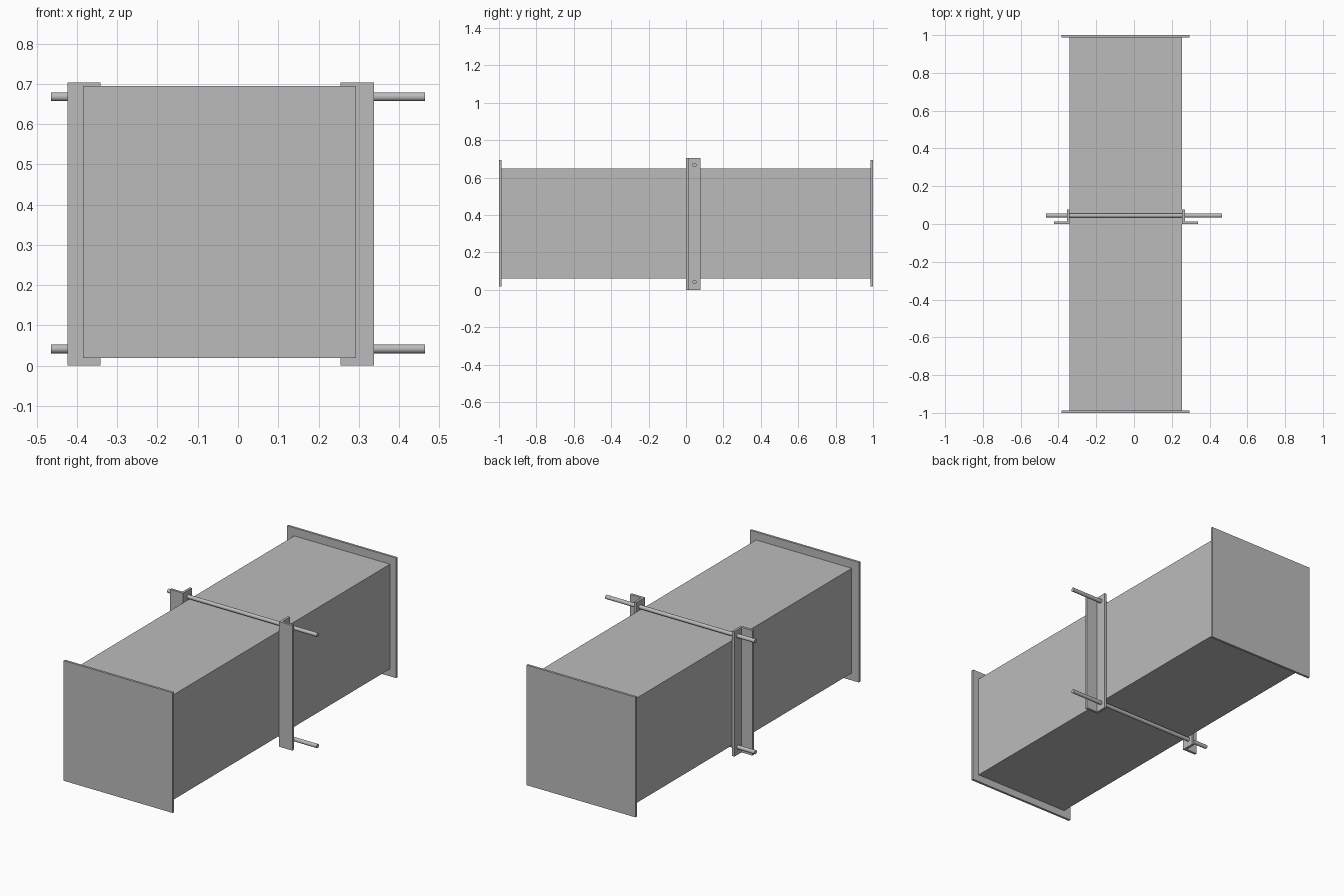
import bpy
import bmesh
from math import pi
from mathutils import Matrix

default = bpy.data.objects.get("Cube")
if default:
    bpy.data.objects.remove(default)

steel = bpy.data.materials.new("grey_steel")
GREY = (0.5, 0.5, 0.5, 1)
steel.use_nodes = True
steel.diffuse_color = GREY
steel.node_tree.nodes["Principled BSDF"].inputs["Base Color"].default_value = GREY

MID_X = -0.043   # duct centre line
MID_Z = 0.355    # duct centre height


def finish(name, bm):
    bmesh.ops.recalc_face_normals(bm, faces=bm.faces)
    mesh = bpy.data.meshes.new(name)
    bm.to_mesh(mesh)
    bm.free()
    mesh.materials.append(steel)
    obj = bpy.data.objects.new(name, mesh)
    bpy.context.collection.objects.link(obj)
    return obj


def box(name, centre, size):
    bm = bmesh.new()
    bmesh.ops.create_cube(bm, size=1, matrix=Matrix.Translation(centre) @ Matrix.Diagonal((*size, 1)))
    return finish(name, bm)


def angle_bar(name, side):
    # L-shaped section extruded upwards; side mirrors it across the duct
    inner, outer, thick, depth = 0.298, 0.381, 0.014, 0.077
    section = [(inner, 0), (outer, 0), (outer, thick),
               (inner + thick, thick), (inner + thick, depth), (inner, depth)]
    bm = bmesh.new()
    face = bm.faces.new([bm.verts.new((MID_X + side * x, y, 0)) for x, y in section])
    up = bmesh.ops.extrude_face_region(bm, geom=[face])["geom"]
    bmesh.ops.translate(bm, vec=(0, 0, 0.704),
                        verts=[v for v in up if isinstance(v, bmesh.types.BMVert)])
    return finish(name, bm)


def rod(name, z):
    bm = bmesh.new()
    place = Matrix.Translation((0, 0.045, z)) @ Matrix.Rotation(pi / 2, 4, "Y")
    bmesh.ops.create_cone(bm, cap_ends=True, segments=32, radius1=0.011,
                          radius2=0.011, depth=0.93, matrix=place)
    for f in bm.faces:
        f.smooth = len(f.verts) == 4
    for e in bm.edges:
        e.smooth = all(f.smooth for f in e.link_faces)
    return finish(name, bm)


# Duct body
box("duct_body", (MID_X, 0, MID_Z), (0.596, 1.98, 0.59))

# End plates
for name, y in (("front_end_plate", -0.9935), ("back_end_plate", 0.9935)):
    box(name, (MID_X - 0.003, y, MID_Z + 0.002), (0.678, 0.013, 0.676))

# Upright angle bars and the tie rods joining them
for name, side in (("left_angle_bar", 1), ("right_angle_bar", -1)):
    angle_bar(name, side)
for name, z in (("upper_tie_rod", 0.668), ("lower_tie_rod", 0.042)):
    rod(name, z)
